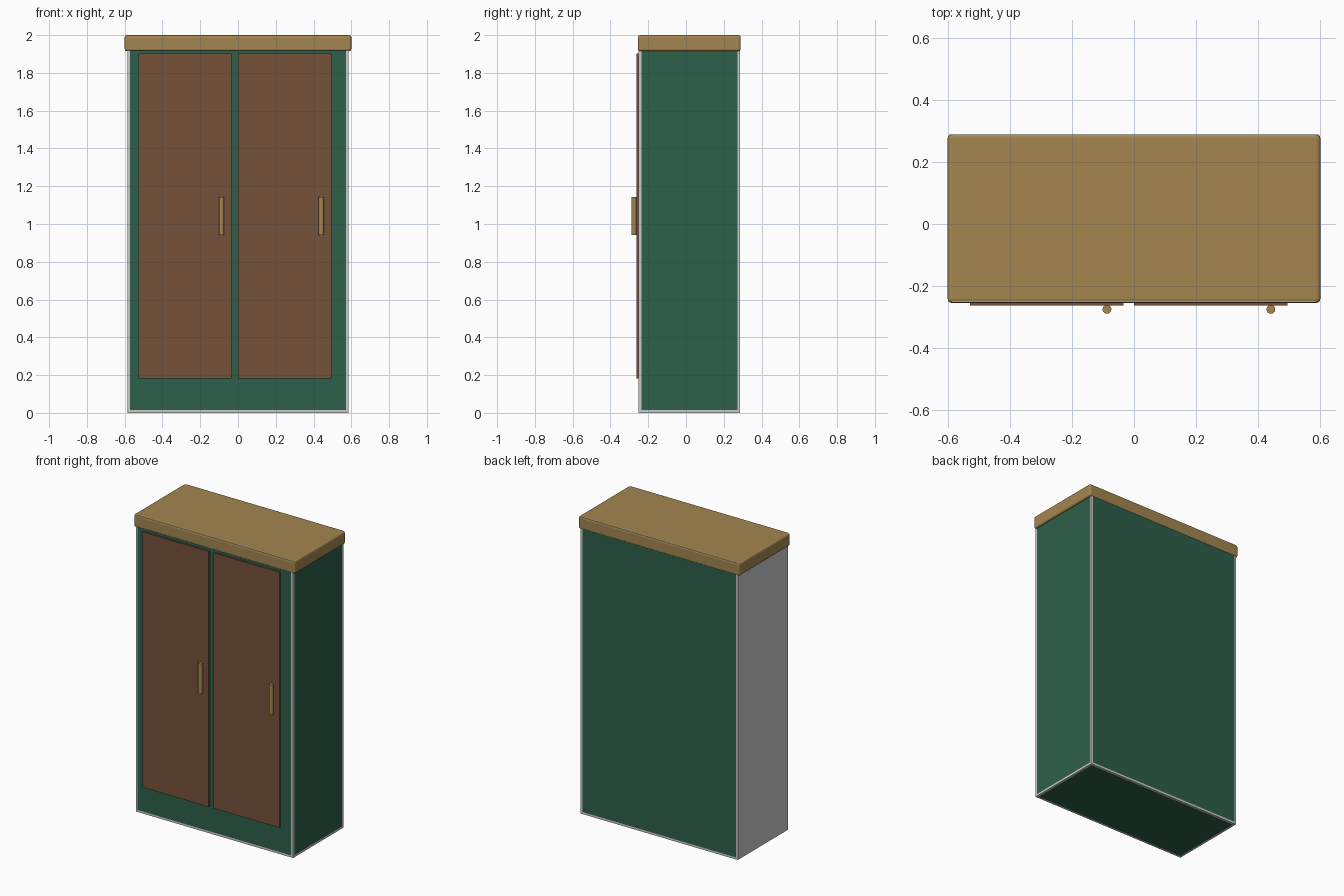
import bpy, bmesh
from mathutils import Vector

if "Cube" in bpy.data.objects:
    bpy.data.objects.remove(bpy.data.objects["Cube"])


def material(name, rgb):
    m = bpy.data.materials.new(name)
    m.diffuse_color = (*rgb, 1)
    m.use_nodes = True
    m.node_tree.nodes["Principled BSDF"].inputs["Base Color"].default_value = m.diffuse_color
    return m


TAN = material("tan_wood", (0.37, 0.24, 0.08))
BROWN = material("brown_wood", (0.18, 0.085, 0.042))
GREEN = material("green_panel", (0.026, 0.115, 0.07))


def finish(name, bm, mats):
    me = bpy.data.meshes.new(name)
    bm.to_mesh(me)
    bm.free()
    for m in mats:
        me.materials.append(m)
    ob = bpy.data.objects.new(name, me)
    bpy.context.collection.objects.link(ob)
    return ob


def box_mesh(lo, hi):
    bm = bmesh.new()
    bmesh.ops.create_cube(bm, size=1)
    lo, hi = Vector(lo), Vector(hi)
    bmesh.ops.scale(bm, vec=hi - lo, verts=bm.verts)
    bmesh.ops.translate(bm, vec=(lo + hi) / 2, verts=bm.verts)
    return bm


def bevel(ob, width, segments):
    mod = ob.modifiers.new("rounded_edges", 'BEVEL')
    mod.width = width
    mod.segments = segments


# Cabinet body: grey frame with flush green panels
bm = box_mesh((-0.586, -0.251, 0), (0.586, 0.286, 1.998))
bm.normal_update()
panels = [f for f in bm.faces if f.normal.x > -0.5 and f.normal.z < 0.5]
bmesh.ops.inset_individual(bm, faces=panels, thickness=0.02)
for f in panels:
    f.material_index = 1
finish("cabinet_body", bm, [None, GREEN])

# Top slab with softened edges
top = finish("top_slab", box_mesh((-0.6, -0.254, 1.915), (0.6, 0.289, 2)), [TAN])
bevel(top, 0.012, 3)

# Two identical doors, each with a round bar handle
for side, x in (("left", -0.528), ("right", 0.0)):
    finish(side + "_door",
           box_mesh((x, -0.263, 0.183), (x + 0.494, -0.25, 1.903)), [BROWN])
    bm = bmesh.new()
    bmesh.ops.create_cone(bm, cap_ends=True, segments=32, radius1=0.014,
                          radius2=0.014, depth=0.203)
    bmesh.ops.translate(bm, vec=(x + 0.441, -0.275, 1.042), verts=bm.verts)
    handle = finish(side + "_handle", bm, [TAN])
    bpy.ops.object.select_all(action='DESELECT')
    handle.select_set(True)
    bpy.context.view_layer.objects.active = handle
    bpy.ops.object.shade_smooth_by_angle()
